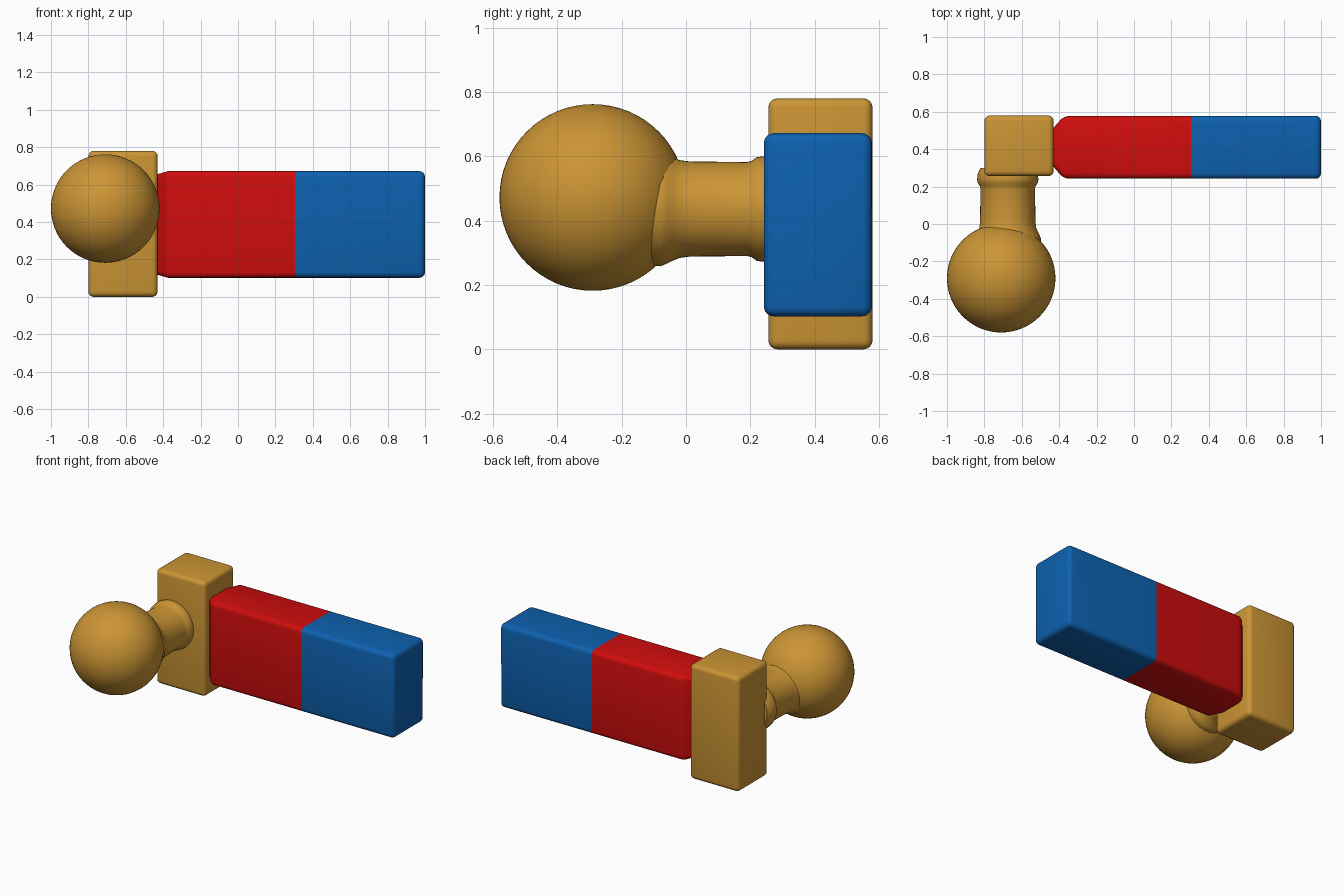
import bpy, bmesh, math

if "Cube" in bpy.data.objects:
    bpy.data.objects.remove(bpy.data.objects["Cube"])


def material(name, rgb):
    m = bpy.data.materials.new(name)
    m.diffuse_color = (*rgb, 1)
    m.use_nodes = True
    m.node_tree.nodes["Principled BSDF"].inputs["Base Color"].default_value = m.diffuse_color
    return m


GOLD = material("gold", (0.60, 0.30, 0.035))
RED = material("red", (0.63, 0.004, 0.004))
BLUE = material("blue", (0.004, 0.12, 0.43))


def finish(name, bm, mats, bevel=0):
    bmesh.ops.recalc_face_normals(bm, faces=bm.faces)
    me = bpy.data.meshes.new(name)
    bm.to_mesh(me)
    bm.free()
    for m in mats:
        me.materials.append(m)
    ob = bpy.data.objects.new(name, me)
    bpy.context.collection.objects.link(ob)
    bpy.context.view_layer.objects.active = ob
    ob.select_set(True)
    if bevel:
        mod = ob.modifiers.new("rounded_edges", 'BEVEL')
        mod.width = bevel
        mod.segments = 4
        mod.limit_method = 'ANGLE'
        mod.angle_limit = math.radians(30)
        bpy.ops.object.modifier_apply(modifier=mod.name)
    bpy.ops.object.shade_smooth_by_angle(angle=math.radians(40))
    ob.select_set(False)
    return ob


def loft(bm, rings):
    """Join rings of points into a closed skin with end caps."""
    vs = [[bm.verts.new(p) for p in r] for r in rings]
    n = len(rings[0])
    for a, b in zip(vs, vs[1:]):
        for i in range(n):
            j = (i + 1) % n
            bm.faces.new((a[i], a[j], b[j], b[i]))
    bm.faces.new(vs[0])
    bm.faces.new(vs[-1])


def rect(x, cy, cz, hy, hz):
    return [(x, cy + sy * hy, cz + sz * hz)
            for sy, sz in ((-1, -1), (1, -1), (1, 1), (-1, 1))]


# upright block
bm = bmesh.new()
loft(bm, [rect(x, 0.418, 0.39, 0.162, 0.39) for x in (-0.80, -0.43)])
finish("upright_block", bm, [GOLD], 0.028)

# two-colour bar with a tapered inner end
bm = bmesh.new()
loft(bm, [rect(-0.46, 0.41, 0.387, 0.07, 0.26),
          rect(-0.375, 0.41, 0.387, 0.168, 0.285),
          rect(0.305, 0.41, 0.387, 0.168, 0.285),
          rect(1.0, 0.41, 0.387, 0.168, 0.285)])
for f in bm.faces:
    f.material_index = int(f.calc_center_median().x > 0.31)
finish("two_colour_bar", bm, [RED, BLUE], 0.03)

# ball
bm = bmesh.new()
bmesh.ops.create_uvsphere(bm, u_segments=64, v_segments=32, radius=0.29)
bmesh.ops.translate(bm, verts=bm.verts, vec=(-0.71, -0.29, 0.472))
finish("ball", bm, [GOLD])

# neck with flared root and collar, turned about y
PROFILE = [(-0.14, 0.17), (-0.08, 0.178), (-0.06, 0.17), (-0.04, 0.16),
           (-0.02, 0.152), (0.01, 0.148), (0.19, 0.146), (0.205, 0.15),
           (0.22, 0.161), (0.24, 0.164), (0.27, 0.16), (0.30, 0.145)]
N = 48
bm = bmesh.new()
loft(bm, [[(-0.675 + r * math.cos(2 * math.pi * i / N), y,
            0.436 + r * math.sin(2 * math.pi * i / N)) for i in range(N)]
          for y, r in PROFILE])
finish("neck", bm, [GOLD])
